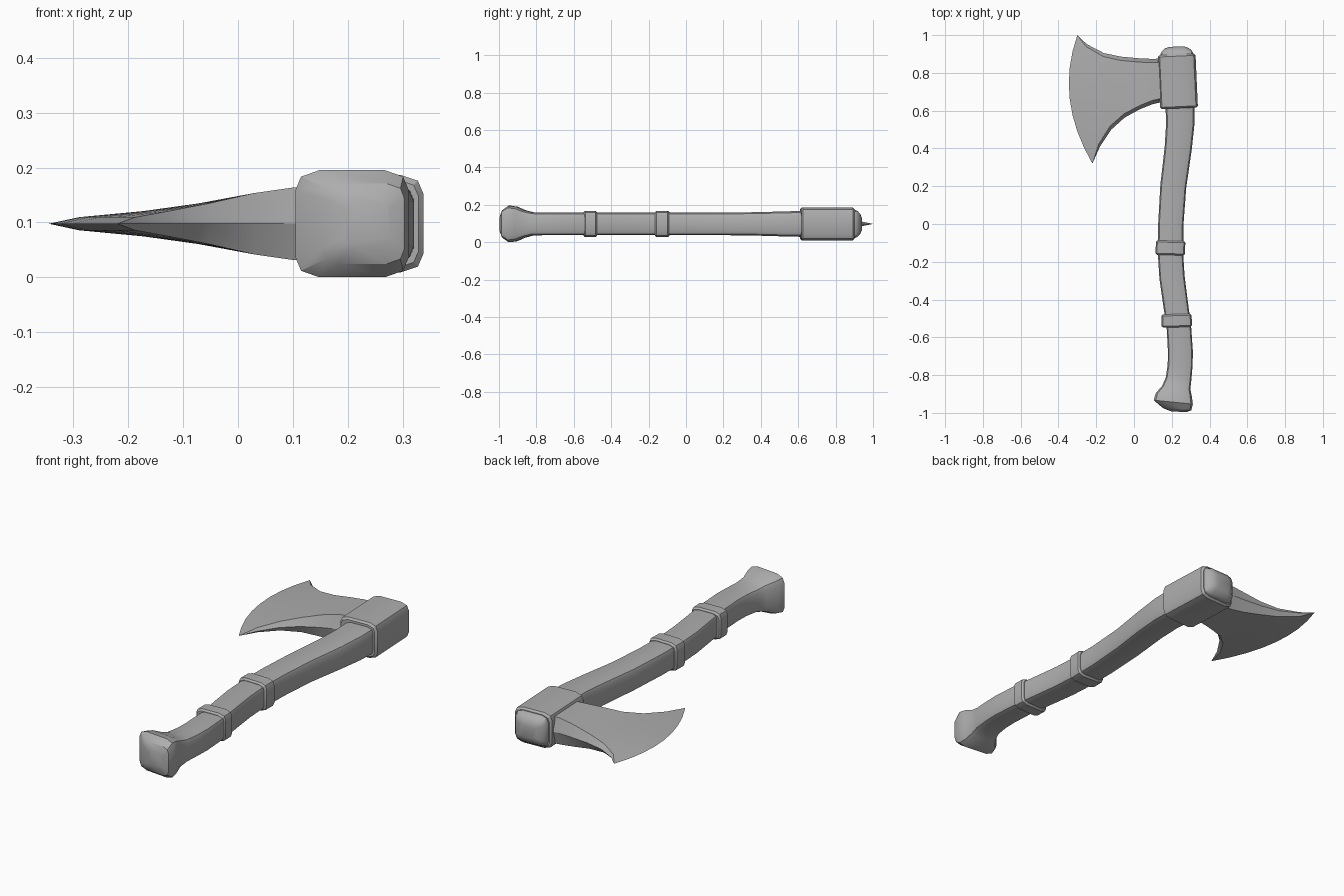
import bpy, bmesh, math

if "Cube" in bpy.data.objects:
    bpy.data.objects.remove(bpy.data.objects["Cube"])

ZC = 0.0975  # height of the axe's mid plane
grey = bpy.data.materials.new("dark_grey")
grey.diffuse_color = (.42, .42, .42, 1)
grey.use_nodes = True
grey.node_tree.nodes["Principled BSDF"].inputs["Base Color"].default_value = grey.diffuse_color


def build(name, loops, angle=30):
    """Skin a list of equal-length closed loops, cap both ends."""
    bm = bmesh.new()
    vs = [[bm.verts.new(p) for p in lp] for lp in loops]
    n = len(vs[0])
    for a, b in zip(vs, vs[1:]):
        for i in range(n):
            j = (i + 1) % n
            bm.faces.new((a[i], a[j], b[j], b[i]))
    bm.faces.new(vs[0])
    bm.faces.new(vs[-1])
    bmesh.ops.remove_doubles(bm, verts=bm.verts, dist=1e-4)
    bmesh.ops.recalc_face_normals(bm, faces=bm.faces)
    me = bpy.data.meshes.new(name)
    bm.to_mesh(me)
    bm.free()
    me.materials.append(grey)
    ob = bpy.data.objects.new(name, me)
    bpy.context.collection.objects.link(ob)
    bpy.ops.object.select_all(action='DESELECT')
    ob.select_set(True)
    bpy.context.view_layer.objects.active = ob
    bpy.ops.object.shade_smooth_by_angle(angle=math.radians(angle))
    return ob


# Rounded-square section, three points per corner
QUARTER = [(1, .62), (.9, .88), (.58, 1)]
SECTION = (QUARTER + [(-u, v) for u, v in QUARTER[::-1]]
           + [(-u, -v) for u, v in QUARTER] + [(u, -v) for u, v in QUARTER[::-1]])


def ring(x, y, w, h, a):
    return [(x + u * w * math.cos(a), y + u * w * math.sin(a), ZC + v * h)
            for u, v in SECTION]


def sleeve(name, x, y, a, w, h, length, bevel):
    """Bevelled collar that wraps the handle."""
    loops = []
    for t, inset in ((-.5, .02), (-.5, bevel), (-.5 + bevel / length, 0),
                     (.5 - bevel / length, 0), (.5, bevel), (.5, .02)):
        d = t * length
        loops.append(ring(x - d * math.sin(a), y + d * math.cos(a), w - inset, h - inset, a))
    return build(name, loops)


# Curved handle with flared pommel: x, y, half width, half height, tilt
handle = [
    (.236, -.994, .040, .042, -.06), (.228, -.980, .076, .073, -.08),
    (.208, -.943, .104, .0975, -.10), (.211, -.905, .096, .092, -.10),
    (.224, -.865, .075, .074, -.12), (.236, -.82, .068, .062, -.12),
    (.244, -.75, .066, .060, -.06), (.246, -.68, .066, .060, .02),
    (.238, -.55, .065, .060, .10), (.217, -.40, .066, .060, .13),
    (.201, -.28, .067, .060, .10), (.193, -.15, .067, .060, .03),
    (.195, 0, .067, .060, -.05), (.208, .2, .069, .060, -.12),
    (.234, .4, .072, .063, -.11), (.245, .53, .075, .067, -.03),
    (.244, .62, .077, .069, .03), (.227, .90, .087, .077, .03),
    (.226, .916, .080, .069, .03), (.226, .930, .064, .054, .03),
    (.226, .939, .040, .034, .03)]
build("handle", [ring(*r) for r in handle])

# Head socket and grip bands
sleeve("head_socket", .232, .755, .045, .1, .089, .285, .009)
sleeve("upper_band", .193, -.127, -.02, .078, .070, .076, .008)
sleeve("lower_band", .226, -.512, .03, .080, .070, .070, .008)

# Blade stations: lower edge, upper edge, half thickness, bulge, side bevel
stations = [
    ((.16, .648), (.16, .877), .068, 0, .02),
    ((.10, .635), (.10, .874), .066, 0, .02),
    ((.03, .607), (.03, .877), .056, 0, .02),
    ((-.05, .563), (-.07, .886), .037, .01, .02),
    ((-.12, .500), (-.16, .905), .023, .03, .018),
    ((-.18, .410), (-.25, .952), .012, .07, .012),
    ((-.22, .320), (-.30, 1.0), 0, .08, 0)]
ROWS = 8
loops = []
for (lx, ly), (ux, uy), t, bulge, bev in stations:
    def at(v, z):
        return (lx + (ux - lx) * v - bulge * 4 * v * (1 - v), ly + (uy - ly) * v, ZC + z)
    m = bev / (uy - ly)
    rows = [m + (1 - 2 * m) * i / ROWS for i in range(ROWS + 1)]
    loops.append([at(0, 0)] + [at(v, t) for v in rows] + [at(1, 0)]
                 + [at(v, -t) for v in reversed(rows)])
build("blade", loops)
